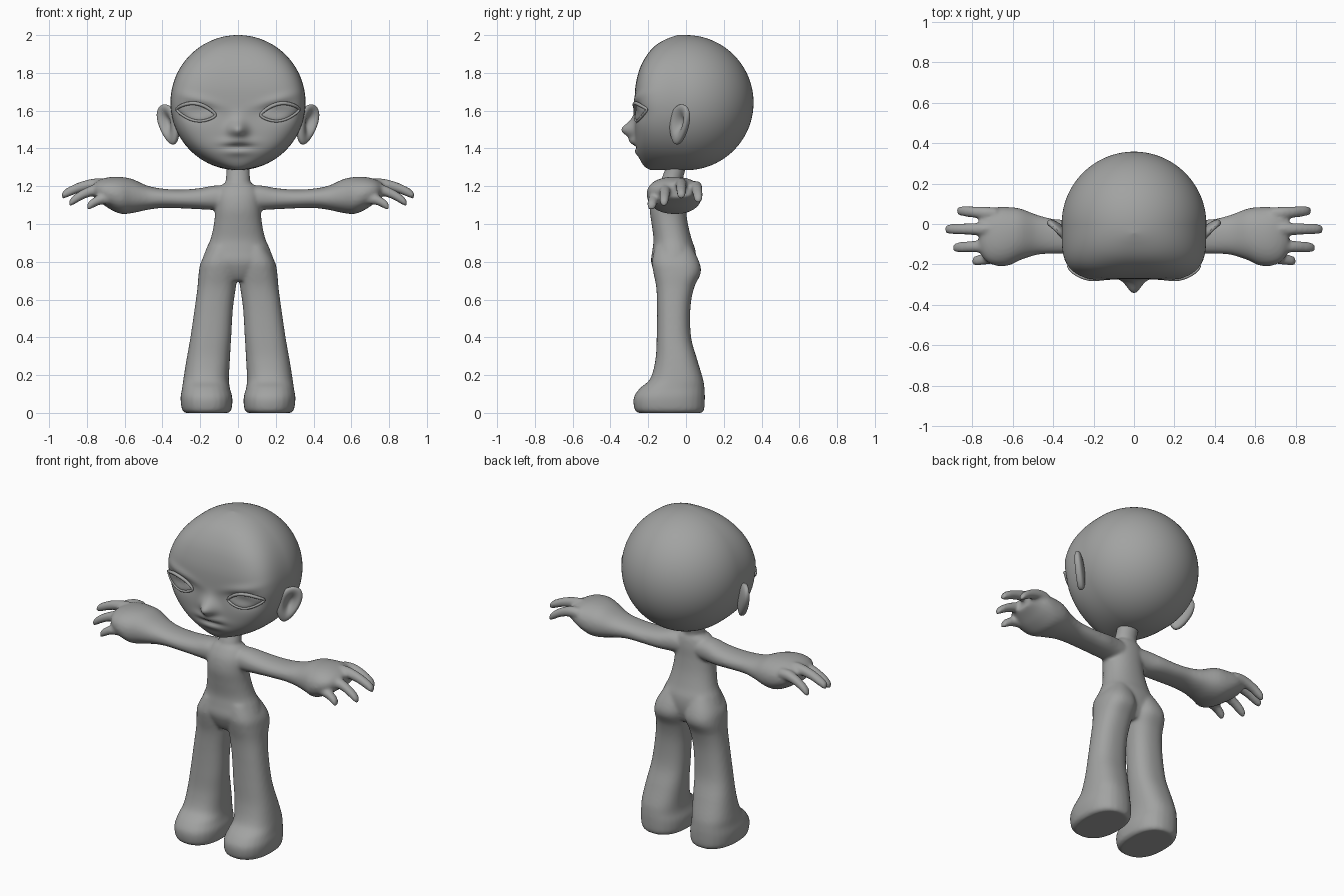
import bpy, bmesh
from math import sin, cos, pi, exp, copysign
from mathutils import Vector

if "Cube" in bpy.data.objects:
    bpy.data.objects.remove(bpy.data.objects["Cube"], do_unlink=True)

clay = bpy.data.materials.new("grey_clay")
clay.use_nodes = True
clay.diffuse_color = (0.36, 0.365, 0.36, 1)
clay.node_tree.nodes["Principled BSDF"].inputs["Base Color"].default_value = clay.diffuse_color
clay.node_tree.nodes["Principled BSDF"].inputs["Roughness"].default_value = 0.7


def finish(name, bm):
    """Turn a bmesh into a smooth shaded object."""
    bmesh.ops.recalc_face_normals(bm, faces=bm.faces)
    mesh = bpy.data.meshes.new(name)
    bm.to_mesh(mesh)
    bm.free()
    for poly in mesh.polygons:
        poly.use_smooth = True
    mesh.materials.append(clay)
    obj = bpy.data.objects.new(name, mesh)
    bpy.context.collection.objects.link(obj)
    return obj


def spline(rows, steps=6):
    """Smooth interpolation through rows of values."""
    out = []
    for i in range(len(rows) - 1):
        quad = zip(rows[max(i - 1, 0)], rows[i], rows[i + 1], rows[min(i + 2, len(rows) - 1)])
        quad = list(quad)
        for k in range(steps):
            t = k / steps
            out.append([b + t * ((c - a) / 2 + t * (a - 2.5 * b + 2 * c - d / 2
                        + t * (1.5 * (b - c) + (d - a) / 2))) for a, b, c, d in quad])
    return out + [list(rows[-1])]


def oval(ang, a, b, n):
    """Point on a superellipse in the given direction."""
    c, s = cos(ang), sin(ang)
    r = (abs(c / a) ** n + abs(s / b) ** n) ** (-1 / n)
    return r * c, r * s


def skin(bm, rings):
    """Bridge rings of points and cap both ends."""
    loops = [[bm.verts.new(p) for p in ring] for ring in rings]
    count = len(loops[0])
    for lower, upper in zip(loops, loops[1:]):
        for i in range(count):
            j = (i + 1) % count
            bm.faces.new((lower[i], lower[j], upper[j], upper[i]))
    bm.faces.new(loops[0][::-1])
    bm.faces.new(loops[-1])


def loft(bm, rows, axis, side=1, n=2.2):
    """Rows are (station, u min, u max, v min, v max) along x or z."""
    rings = []
    for s, u0, u1, v0, v1 in spline(rows):
        ring = []
        for i in range(32):
            p, q = oval(i * pi / 16, (u1 - u0) / 2, (v1 - v0) / 2, n)
            p, q = p + (u0 + u1) / 2, q + (v0 + v1) / 2
            ring.append((side * p, q, s) if axis == "z" else (side * s, p, q))
        rings.append(ring)
    skin(bm, rings)


# Body profiles
TORSO = [(.70, -.08, .08, -.14, .02), (.74, -.13, .13, -.165, .04), (.80, -.185, .185, -.185, .052),
         (.86, -.172, .172, -.178, .05), (.92, -.146, .146, -.172, .03), (1.0, -.128, .128, -.182, .01),
         (1.08, -.12, .12, -.192, .0), (1.15, -.117, .117, -.182, -.003),
         (1.20, -.095, .095, -.155, -.012), (1.22, -.06, .06, -.135, -.025)]
NECK = [(1.15, -.07, .07, -.145, -.02), (1.22, -.065, .065, -.137, -.02), (1.27, -.063, .063, -.118, -.008),
        (1.36, -.063, .063, -.09, .015)]
LEG = [(0, .05, .28, -.255, .085), (.02, .034, .297, -.273, .097), (.08, .03, .304, -.277, .1),
       (.13, .043, .296, -.245, .098), (.18, .048, .289, -.19, .09), (.28, .043, .273, -.162, .06),
       (.4, .036, .252, -.155, .027), (.55, .027, .23, -.153, .023), (.66, .012, .215, -.157, .042),
       (.74, .0, .208, -.172, .078), (.8, .0, .195, -.18, .07), (.88, .01, .15, -.165, .03)]
ARM = [(.04, -.15, -.01, 1.08, 1.2), (.12, -.15, .0, 1.075, 1.204), (.2, -.147, .015, 1.078, 1.19),
       (.3, -.146, .02, 1.083, 1.182), (.4, -.147, .026, 1.085, 1.187), (.48, -.153, .046, 1.075, 1.203),
       (.56, -.178, .076, 1.058, 1.238), (.62, -.205, .084, 1.054, 1.249), (.68, -.207, .084, 1.08, 1.248),
       (.73, -.185, .07, 1.115, 1.235), (.765, -.14, .045, 1.14, 1.215)]
# Digits as root and tip points
DIGITS = [((.64, -.155, 1.125), (.80, -.185, 1.088)), ((.68, -.105, 1.185), (.895, -.117, 1.108)),
          ((.68, -.025, 1.208), (.935, -.025, 1.148)), ((.68, .05, 1.195), (.875, .066, 1.125))]

body = bmesh.new()
loft(body, TORSO, "z")
loft(body, NECK, "z", n=2)
for side in (-1, 1):
    loft(body, LEG, "z", side, n=2.4)
    loft(body, ARM, "x", side)
    for root, tip in DIGITS:
        rows = []
        for t, r in ((0, .032), (.3, .031), (.6, .028), (.85, .026), (.96, .021), (1, .011)):
            x, y, z = (Vector(root).lerp(Vector(tip), t))
            z += .1 * t * (1 - t)
            rows.append((x, y - r, y + r, z - r, z + r))
        loft(body, rows, "x", side, n=2)
body = finish("body", body)
blend = body.modifiers.new("blend_parts", "REMESH")
blend.mode = "VOXEL"
blend.voxel_size = .009
blend.use_smooth_shade = True
soften = body.modifiers.new("soften", "SMOOTH")
soften.factor = .5
soften.iterations = 8

# Head: round skull with a flatter face
SKULL, MID = .3575, 1.6425
FACE = spline([(1.28, .17), (1.30, .215), (1.34, .243), (1.40, .262), (1.48, .268), (1.56, .268),
               (1.65, .272), (1.74, .266), (1.83, .242), (1.90, .203), (1.95, .155), (1.985, .09), (2.01, .01)])


def face_depth(z):
    for (z0, d0), (z1, d1) in zip(FACE, FACE[1:]):
        if z <= z1:
            return d0 + (d1 - d0) * (z - z0) / (z1 - z0)
    return FACE[-1][1]


def section(z):
    """Half width and front squareness at a height."""
    w = max(SKULL ** 2 - (z - MID) ** 2, 1e-6) ** .5
    return w, 2.2 + 2 * (w / SKULL) ** 2


def hill(x, z, cx, cz, sx, sz):
    return exp(-((x - cx) / sx) ** 2 - ((z - cz) / sz) ** 2)


def features(x, z):
    """Forward bulge of nose, lips, brows and eye sockets."""
    x = abs(x)
    nose = .066 * hill(x, z, 0, 1.495, .048, .042) + .016 * hill(x, z, 0, 1.54, .045, .05)
    mouth = .024 * hill(x, z, 0, 1.435, .075, .022) + .012 * hill(x, z, 0, 1.38, .07, .02)
    groove = .008 * hill(x, z, 0, 1.408, .07, .01)
    brow = .01 * hill(x, z, .2, 1.60 + .28 * x, .11, .025)
    socket = .02 * hill(x, z, .215, 1.595, .09, .042)
    return nose + mouth - groove + brow - socket


def face_y(x, z):
    w, n = section(z)
    flat = max(1 - abs(x / w) ** n, 0) ** (1 / n)
    return -face_depth(z) * flat - features(x, z)


rings = []
for k in range(97):
    z = MID - SKULL * cos(.03 + (pi - .06) * k / 96)
    w, n = section(z)
    ring = []
    for i in range(144):
        ang = i * pi / 72
        if sin(ang) > 0:
            x, y = oval(ang, w, w, 2)
        else:
            x, y = oval(ang, w, face_depth(z), n)
            y -= features(x, z) * min(1, -y / .12)
        ring.append((x, y, z))
    rings.append(ring)
head = bmesh.new()
skin(head, rings)
finish("head", head)


def eye_point(u, v):
    """Almond shaped eye area, u and v from -1 to 1."""
    return .222 + .096 * u, 1.592 + .014 * u + .046 * v * (1 - .35 * u * u)


for side, label in ((-1, "right"), (1, "left")):
    # Eyeball
    eye = bmesh.new()
    bmesh.ops.create_uvsphere(eye, u_segments=40, v_segments=24, radius=1)
    for v in eye.verts:
        u, depth, h = v.co
        x, z = eye_point(u, h)
        v.co = (side * x, face_y(x, z) + .018 * depth, z)
    finish(label + "_eye", eye)

    # Eyelid rim
    curve = bpy.data.curves.new(label + "_eyelid", "CURVE")
    curve.dimensions = "3D"
    curve.bevel_depth = .007
    curve.bevel_resolution = 3
    curve.materials.append(clay)
    rim = curve.splines.new("POLY")
    rim.points.add(47)
    rim.use_cyclic_u = True
    for i, point in enumerate(rim.points):
        ang = i * pi / 24
        x, z = eye_point(1.06 * cos(ang), sin(ang))
        point.co = (side * x, face_y(x, z) - .006 - .006 * max(sin(ang), 0), z, 1)
        point.radius = 1 + .4 * max(sin(ang), 0)
    rim.use_smooth = True
    bpy.context.collection.objects.link(bpy.data.objects.new(label + "_eyelid", curve))

    # Ear: flattened teardrop with a dished front
    ear = bmesh.new()
    bmesh.ops.create_uvsphere(ear, u_segments=48, v_segments=32, radius=1)
    for v in ear.verts:
        u, depth, h = v.co
        thick = .03 * copysign(abs(depth) ** .7, depth)
        if depth < 0:
            thick += .045 * exp(-((u - .1) ** 2 + .7 * (h - .1) ** 2) / .2)
            thick = min(thick, .012)
        across = .068 * u * (1 + .25 * h)
        v.co = (side * (.366 + .022 * h + .75 * across - .6 * thick),
                -.035 + .012 * h + .65 * across + .75 * thick, 1.527 + .106 * h)
    finish(label + "_ear", ear)
